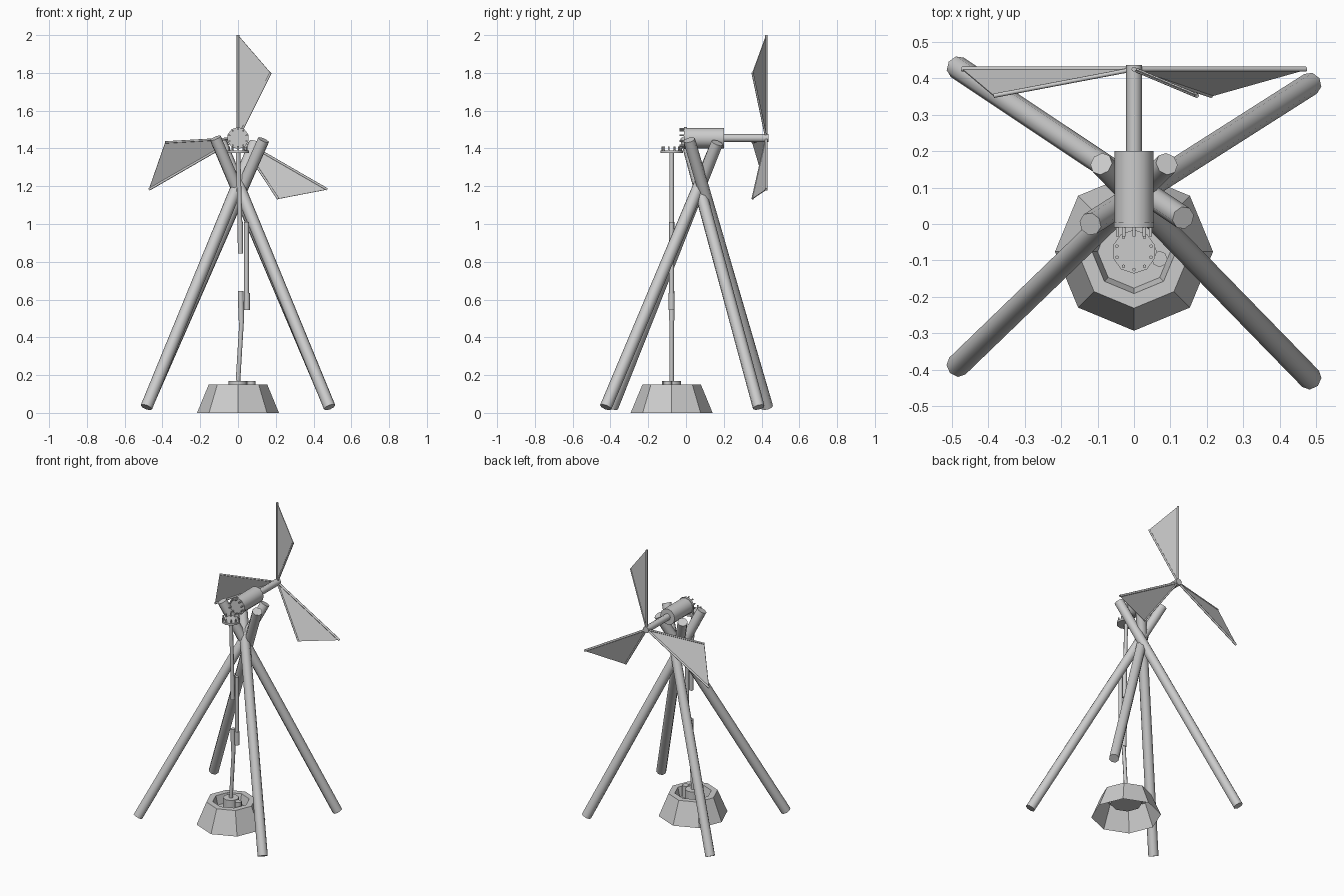
import bpy, bmesh, math
from mathutils import Vector, Matrix

if "Cube" in bpy.data.objects:
    bpy.data.objects.remove(bpy.data.objects["Cube"])

grey = bpy.data.materials.new("weathered_grey")
grey.diffuse_color = (0.6, 0.6, 0.6, 1)
grey.use_nodes = True
grey.node_tree.nodes["Principled BSDF"].inputs["Base Color"].default_value = grey.diffuse_color


def finish(name, bm, angle=60):
    bmesh.ops.recalc_face_normals(bm, faces=bm.faces)
    me = bpy.data.meshes.new(name)
    bm.to_mesh(me)
    bm.free()
    ob = bpy.data.objects.new(name, me)
    bpy.context.collection.objects.link(ob)
    me.materials.append(grey)
    bpy.ops.object.select_all(action='DESELECT')
    ob.select_set(True)
    bpy.context.view_layer.objects.active = ob
    if angle:
        bpy.ops.object.shade_smooth_by_angle(angle=math.radians(angle))
    return ob


def add_rod(bm, a, b, r, sides=8):
    """Closed cylinder between two points."""
    a, b = Vector(a), Vector(b)
    d = b - a
    m = Matrix.Translation((a + b) / 2) @ d.to_track_quat('Z', 'Y').to_matrix().to_4x4()
    bmesh.ops.create_cone(bm, cap_ends=True, segments=sides, radius1=r, radius2=r,
                          depth=d.length, matrix=m)


def rod(name, a, b, r, sides=8):
    bm = bmesh.new()
    add_rod(bm, a, b, r, sides)
    return finish(name, bm)


# Four crossed support poles
poles = [((-0.485, -0.39, 0.03), (0.09, 0.165, 1.43)),
         ((0.485, -0.425, 0.03), (-0.09, 0.165, 1.43)),
         ((0.485, 0.385, 0.03), (-0.12, 0.0, 1.455)),
         ((-0.485, 0.43, 0.03), (0.135, 0.017, 1.445))]
for i, (foot, top) in enumerate(poles):
    rod(f"support_pole_{i + 1}", foot, top, 0.032)

# Well base: open-bottomed eight-sided shell with a sunken floor
PY = -0.076
profile = [(0.217, 0.0), (0.155, 0.15), (0.115, 0.15), (0.1, 0.09)]
bm = bmesh.new()
rings = []
for r, z in profile:
    rings.append([bm.verts.new((r * math.cos(k * math.pi / 4),
                                PY + r * math.sin(k * math.pi / 4), z)) for k in range(8)])
for lo, hi in zip(rings, rings[1:]):
    for k in range(8):
        bm.faces.new((lo[k], lo[(k + 1) % 8], hi[(k + 1) % 8], hi[k]))
bm.faces.new(rings[-1])
finish("well_base", bm, 0)

# Pump fittings in the well
rod("pump_socket", (0, PY, 0.09), (0, PY, 0.17), 0.05)
rod("pump_outlet", (0.07, PY - 0.02, 0.09), (0.07, PY - 0.02, 0.17), 0.022)

# Pump rod in offset, overlapping lengths with sleeves
rod("lower_pump_rod", (0, PY, 0.17), (0.02, PY, 0.5), 0.012)
rod("lower_sleeve", (0.018, PY, 0.49), (0.014, PY, 0.645), 0.015)
rod("middle_pump_rod", (0.045, PY, 0.62), (0.045, PY, 1.01), 0.013)
rod("middle_sleeve", (0.047, PY, 0.545), (0.047, PY, 0.635), 0.016)
rod("upper_sleeve", (0.013, PY, 0.845), (0.012, PY, 1.01), 0.014)
rod("upper_pump_rod", (0.011, PY, 1.0), (0, PY, 1.38), 0.012)


def bolted_flange(name, centre, axis, r, thick, bolt_len, count=10):
    """Disc with a circle of bolts standing on its +axis side."""
    c, n = Vector(centre), Vector(axis)
    u = Vector((1, 0, 0))
    v = n.cross(u)
    rod(name, c, c + n * thick, r, 10)
    bm = bmesh.new()
    for k in range(count):
        t = 2 * math.pi * (k + 0.5) / count
        p = c + (u * math.cos(t) + v * math.sin(t)) * r * 0.82 + n * thick
        add_rod(bm, p, p + n * bolt_len, 0.005, 6)
    finish(name + "_bolts", bm)


# Gear housing, shaft and flanges
HZ = 1.455
bolted_flange("rod_flange", (0, PY, 1.375), (0, 0, 1), 0.06, 0.014, 0.022)
bolted_flange("housing_flange", (0, 0.005, HZ), (0, -1, 0), 0.058, 0.015, 0.024)
rod("gear_housing", (0, 0, HZ), (0, 0.2, HZ), 0.054, 12)
rod("rotor_shaft", (0, 0.2, HZ), (0, 0.436, HZ), 0.022)

# Three sail blades: leading spar, trailing spar and triangular panel
hub, tip, corner = Vector((0, 0.425, 0)), Vector((0, 0.425, 0.545)), Vector((0.173, 0.352, 0.345))
for i in range(3):
    m = Matrix.Translation((0, 0, HZ)) @ Matrix.Rotation(i * 2 * math.pi / 3, 4, 'Y')
    h, t, c = m @ hub, m @ tip, m @ corner
    bm = bmesh.new()
    add_rod(bm, h, t, 0.007)
    add_rod(bm, h, c, 0.006)
    finish(f"blade_spars_{i + 1}", bm)
    bm = bmesh.new()
    bm.faces.new([bm.verts.new(p) for p in (h, t, c)])
    panel = finish(f"blade_panel_{i + 1}", bm, 0)
    s = panel.modifiers.new("thickness", 'SOLIDIFY')
    s.thickness, s.offset = 0.004, 0
